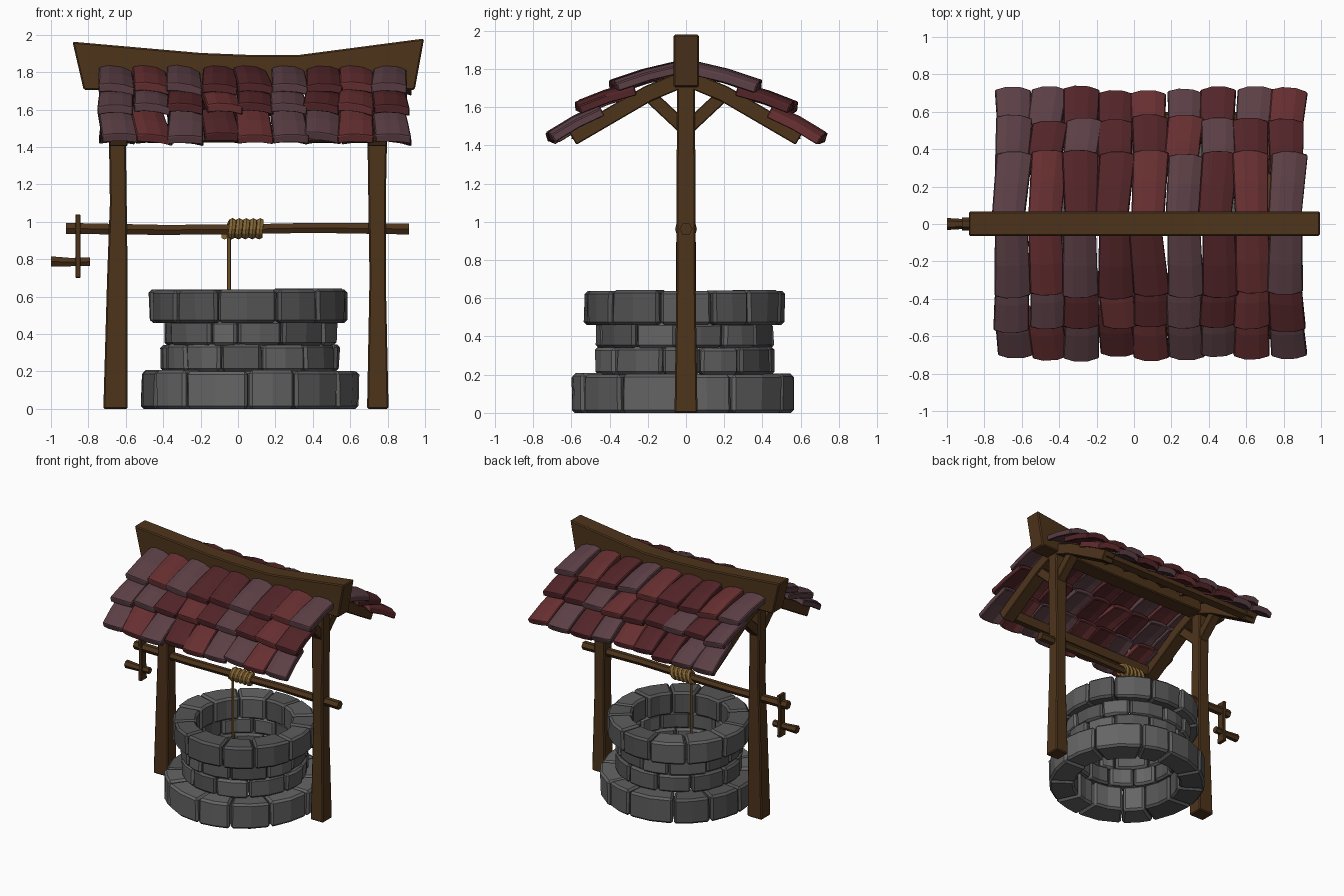
import bpy, bmesh, math, random
from mathutils import Vector

if "Cube" in bpy.data.objects:
    bpy.data.objects.remove(bpy.data.objects["Cube"])

random.seed(7)
R = random.uniform


def material(name, rgb):
    m = bpy.data.materials.new(name)
    m.diffuse_color = (*rgb, 1)
    m.use_nodes = True
    m.node_tree.nodes["Principled BSDF"].inputs["Base Color"].default_value = m.diffuse_color
    return m


WOOD = material("wood", (0.075, 0.034, 0.011))
ROPE = material("rope", (0.25, 0.14, 0.035))
STONES = [material("stone_%d" % i, (g, g, g)) for i, g in enumerate((0.09, 0.11, 0.13))]
TILES = {"D": material("tile_dark", (0.085, 0.018, 0.021)),
         "R": material("tile_red", (0.135, 0.028, 0.03)),
         "M": material("tile_mauve", (0.105, 0.05, 0.06))}


def loft(name, rings, mat, bevel=0.0):
    """Skin a list of equal-length point rings and cap both ends."""
    bm = bmesh.new()
    vs = [[bm.verts.new(p) for p in ring] for ring in rings]
    n = len(vs[0])
    for a, b in zip(vs, vs[1:]):
        for i in range(n):
            j = (i + 1) % n
            bm.faces.new((a[i], a[j], b[j], b[i]))
    bm.faces.new(vs[0])
    bm.faces.new(vs[-1])
    bmesh.ops.recalc_face_normals(bm, faces=bm.faces)
    me = bpy.data.meshes.new(name)
    bm.to_mesh(me)
    bm.free()
    me.materials.append(mat)
    ob = bpy.data.objects.new(name, me)
    bpy.context.collection.objects.link(ob)
    if bevel:
        mod = ob.modifiers.new("bevel", "BEVEL")
        mod.width = bevel
        mod.segments = 1
        mod.limit_method = "ANGLE"
        mod.angle_limit = math.radians(40)
    return ob


def rod_x(name, stations, mat, sides=6):
    """Faceted rod along x from (x, y, z, radius) stations."""
    ang = [2 * math.pi * i / sides for i in range(sides)]
    loft(name, [[(x, y + r * math.cos(a), z + r * math.sin(a)) for a in ang]
                for x, y, z, r in stations], mat)


def strut(name, x, path, width, thick, mat):
    """Bar of rectangular section following a (y, z) path in the plane x."""
    rings = []
    for i, (y, z) in enumerate(path):
        a, b = path[max(i - 1, 0)], path[min(i + 1, len(path) - 1)]
        d = Vector((b[0] - a[0], b[1] - a[1])).normalized()
        ny, nz = -d.y * thick / 2, d.x * thick / 2
        w = width / 2
        rings.append([(x - w, y - ny, z - nz), (x + w, y - ny, z - nz),
                      (x + w, y + ny, z + nz), (x - w, y + ny, z + nz)])
    loft(name, rings, mat, 0.005)


# stone courses: z0, z1, outer radius, inner radius, stone count
CX, CY = 0.065, -0.008
courses = [(0.0, 0.205, 0.588, 0.385, 12), (0.2, 0.345, 0.475, 0.36, 12),
           (0.34, 0.475, 0.472, 0.36, 12), (0.46, 0.64, 0.533, 0.355, 12)]
for c, (z0, z1, ro, ri, count) in enumerate(courses):
    step = 2 * math.pi / count
    edges = [(k + 0.45 * c + R(-0.22, 0.22)) * step for k in range(count)]
    edges.append(edges[0] + 2 * math.pi)
    for k in range(count):
        a0, a1 = edges[k] + 0.008, edges[k + 1] - 0.008
        o, i, top = ro + R(-0.014, 0.008), ri + R(-0.01, 0.01), z1 + R(-0.006, 0.003)
        rings = []
        for t in (0, 0.5, 1):
            a = a0 + (a1 - a0) * t
            e = R(-0.005, 0.005)
            rings.append([(CX + r * math.cos(a), CY + r * math.sin(a), z) for r, z in
                          ((i, z0), (o + e, z0), (o - e, top), (i, top))])
        loft("course_%d_stone" % (c + 1), rings, random.choice(STONES), 0.016)

# posts: each row is z, x left, x right, half depth
posts = {"left_post": [(0, -0.72, -0.59, 0.06), (0.7, -0.70, -0.59, 0.052),
                       (1.1, -0.685, -0.595, 0.05), (1.45, -0.69, -0.6, 0.048), (1.73, -0.69, -0.6, 0.048)],
         "right_post": [(0, 0.69, 0.805, 0.06), (0.7, 0.703, 0.79, 0.05),
                        (1.1, 0.697, 0.79, 0.05), (1.45, 0.692, 0.797, 0.048), (1.73, 0.695, 0.795, 0.048)]}
for name, rows in posts.items():
    loft(name, [[(a, -d, z), (b, -d, z), (b, d, z), (a, d, z)] for z, a, b, d in rows], WOOD, 0.008)

# swayback ridge beam: x top, z top, x bottom, z bottom
ridge = [(-0.885, 1.963, -0.825, 1.705), (-0.2, 1.903, -0.2, 1.70), (0.05, 1.893, 0.05, 1.70),
         (0.33, 1.893, 0.33, 1.70), (0.995, 1.98, 0.945, 1.705)]
loft("ridge_beam", [[(xb, -0.065, zb), (xb, 0.068, zb), (xt, 0.068, zt), (xt, -0.065, zt)]
                    for xt, zt, xb, zb in ridge], WOOD, 0.008)

# rafters, braces and eave rails
for s, side in ((-1, "front"), (1, "back")):
    for x, end in ((-0.64, "left"), (0.745, "right")):
        strut(f"{side}_{end}_rafter", x,
              [(s * y, z) for y, z in ((0.02, 1.745), (0.2, 1.67), (0.595, 1.44))], 0.1, 0.085, WOOD)
        strut(f"{side}_{end}_brace", x,
              [(s * y, z) for y, z in ((0.02, 1.50), (0.18, 1.65))], 0.07, 0.07, WOOD)
    sec = [(0.545, 1.425), (0.6, 1.435), (0.585, 1.485), (0.53, 1.49)]
    loft(f"{side}_eave_rail", [[(x, s * y, z) for y, z in sec] for x in (-0.66, 0.05, 0.77)], WOOD)

# roof tiles: upper and lower (y, z) of the underside for each row, colours per column
rows = [((0.03, 1.785), (0.365, 1.69)), ((0.26, 1.675), (0.545, 1.58)), ((0.43, 1.565), (0.69, 1.425))]
colours = {-1: ("MRMDDMDRM", "MMDRDMDRD", "MRMDRMMRM"),
           1: ("MRDDRMDRM", "MDMDDRMDD", "MMDDRMDMR")}
for s, side in ((-1, "front"), (1, "back")):
    for r, (a, b) in enumerate(rows):
        d = Vector((b[0] - a[0], b[1] - a[1]))
        length = d.length
        d.normalize()
        n = Vector((-d.y, d.x))
        for k in range(9):
            cx = -0.648 + k * 0.183 + R(-0.008, 0.008)
            skew, roll, ext = R(-0.005, 0.022), R(-0.016, 0.002), R(-0.02, 0.018)
            rings = []
            for t in (0, 0.5, 1):
                half = 0.088 + 0.008 * t
                sag = 0.008 * math.sin(math.pi * t)
                ring = []
                for h, us in ((0.045, (-1, -0.4, 0.4, 1)), (0, (1, 0.4, -0.4, -1))):
                    for u in us:
                        lift = h + 0.02 * (1 - u * u) + roll * u + sag - 0.008
                        along = t * (length + ext + 0.016 * (1 - u * u))
                        p = Vector(a) + d * along + n * lift
                        ring.append((cx + half * u + skew * (t - 0.5) * 2, s * p.x, p.y))
                rings.append(ring)
            loft(f"{side}_tile_row_{r + 1}", rings, TILES[colours[s][r][k]], 0.006)

# windlass axle, crank arm and handle
rod_x("axle", [(-0.92, 0, 0.965, 0.034), (-0.4, 0, 0.957, 0.031), (0, 0, 0.96, 0.03),
               (0.4, 0, 0.968, 0.031), (0.915, 0, 0.962, 0.034)], WOOD)
loft("crank_arm", [[(-0.87, -w, z), (-0.842, -w, z), (-0.842, w, z), (-0.87, w, z)]
                   for z, w in ((0.70, 0.038), (0.83, 0.03), (0.92, 0.03), (1.04, 0.038))], WOOD, 0.004)
rod_x("crank_handle", [(-1.0, 0, 0.788, 0.032), (-0.9, 0, 0.785, 0.026), (-0.79, 0, 0.787, 0.026)], WOOD)

# rope wound on the axle, and its hanging end
turns, per = 5, 12
coil = []
for i in range(turns * per + 1):
    t = 2 * math.pi * i / per
    x = -0.06 + 0.185 * i / (turns * per)
    ring = []
    for j in range(6):
        q = 2 * math.pi * j / 6
        rad = 0.04 + 0.017 * math.cos(q)
        ring.append((x + 0.02 * math.sin(q) - 0.012 * math.cos(t),
                     rad * math.sin(t), 0.963 - rad * math.cos(t)))
    coil.append(ring)
loft("rope_coil", coil, ROPE)
loft("hanging_rope", [[(-0.048 + 0.011 * math.cos(q), 0.011 * math.sin(q), z)
                       for q in [math.pi * j / 3 for j in range(6)]] for z in (0.94, 0.4)], ROPE)
